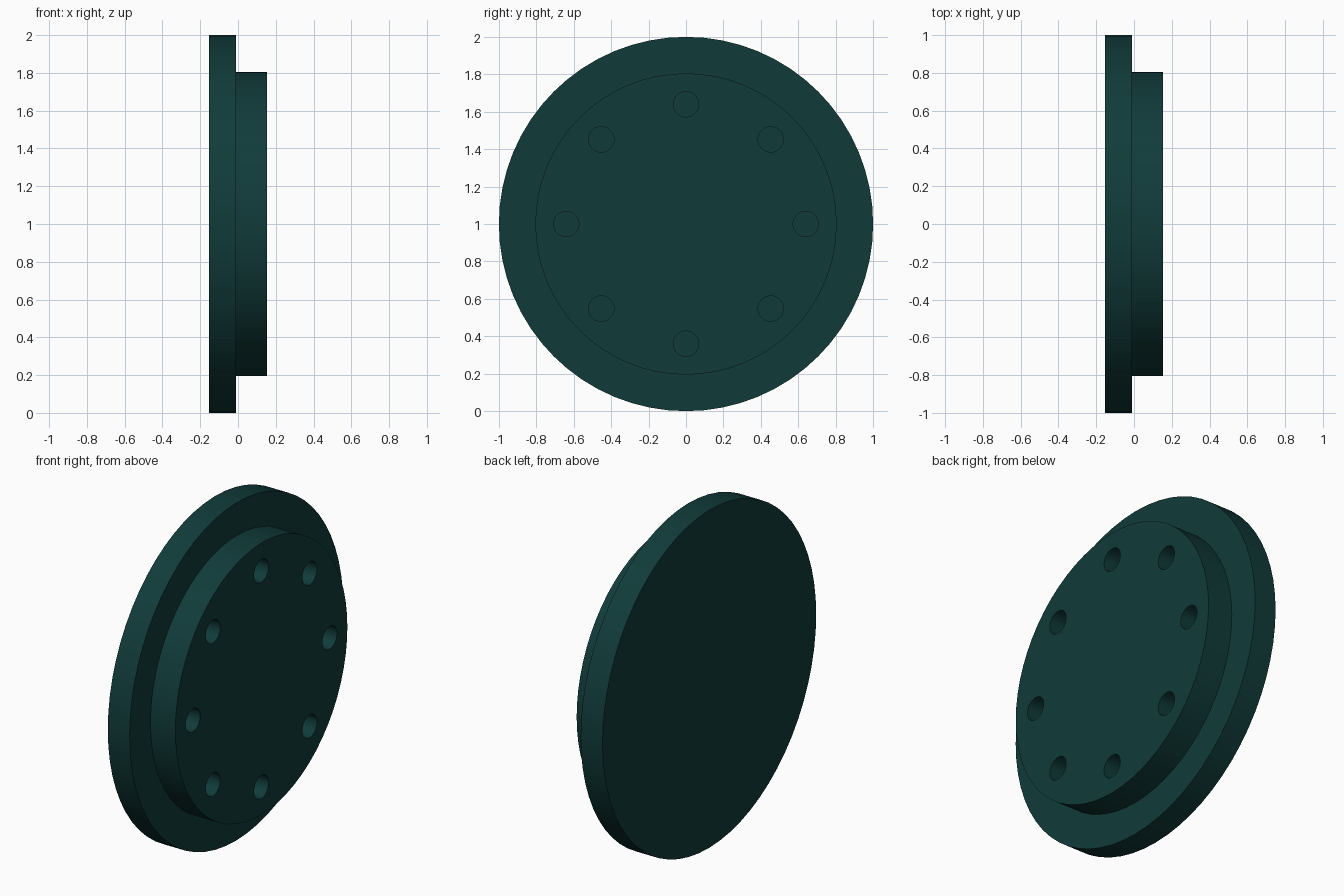
import bpy
import math

cube = bpy.data.objects.get("Cube")
if cube:
    bpy.data.objects.remove(cube, do_unlink=True)

CENTRE_Z = 1.0
BACK_X, STEP_X, FACE_X = -0.153, -0.01, 0.153
FLANGE_R, BOSS_R = 1.0, 0.805
HOLE_R, HOLE_RING_R, HOLE_COUNT = 0.068, 0.64, 8

# Single dark teal finish
teal = bpy.data.materials.new("dark teal")
teal.use_nodes = True
colour = (0.0052, 0.044, 0.042, 1.0)
teal.diffuse_color = colour
bsdf = next(n for n in teal.node_tree.nodes if n.type == 'BSDF_PRINCIPLED')
bsdf.inputs["Base Color"].default_value = colour


def disc(name, radius, x0, x1, y=0.0, z=CENTRE_Z, sides=64):
    """Cylinder lying along x from x0 to x1."""
    bpy.ops.mesh.primitive_cylinder_add(
        vertices=sides, radius=radius, depth=x1 - x0,
        location=((x0 + x1) / 2, y, z), rotation=(0, math.pi / 2, 0))
    obj = bpy.context.object
    obj.name = name
    obj.data.materials.append(teal)
    bpy.ops.object.transform_apply(location=False, rotation=True, scale=True)
    return obj


def activate(obj):
    bpy.ops.object.select_all(action='DESELECT')
    obj.select_set(True)
    bpy.context.view_layer.objects.active = obj


# Wide flange and the raised boss seated slightly into it
flange = disc("flange", FLANGE_R, BACK_X, STEP_X)
boss = disc("boss", BOSS_R, STEP_X - 0.02, FACE_X)

# Ring of bolt holes through the boss, closed off by the flange
for i in range(HOLE_COUNT):
    a = 2 * math.pi * i / HOLE_COUNT
    cutter = disc("bolt_hole_cutter", HOLE_R, STEP_X - 0.1, FACE_X + 0.1,
                  HOLE_RING_R * math.cos(a),
                  CENTRE_Z + HOLE_RING_R * math.sin(a), 32)
    cutter.hide_render = True
    activate(boss)
    cut = boss.modifiers.new("bolt_hole", 'BOOLEAN')
    cut.operation = 'DIFFERENCE'
    cut.solver = 'EXACT'
    cut.object = cutter
    bpy.ops.object.modifier_apply(modifier=cut.name)
    bpy.data.objects.remove(cutter, do_unlink=True)

# Smooth round walls, crisp rims
for part in (flange, boss):
    activate(part)
    bpy.ops.object.shade_smooth_by_angle(angle=math.radians(30))
